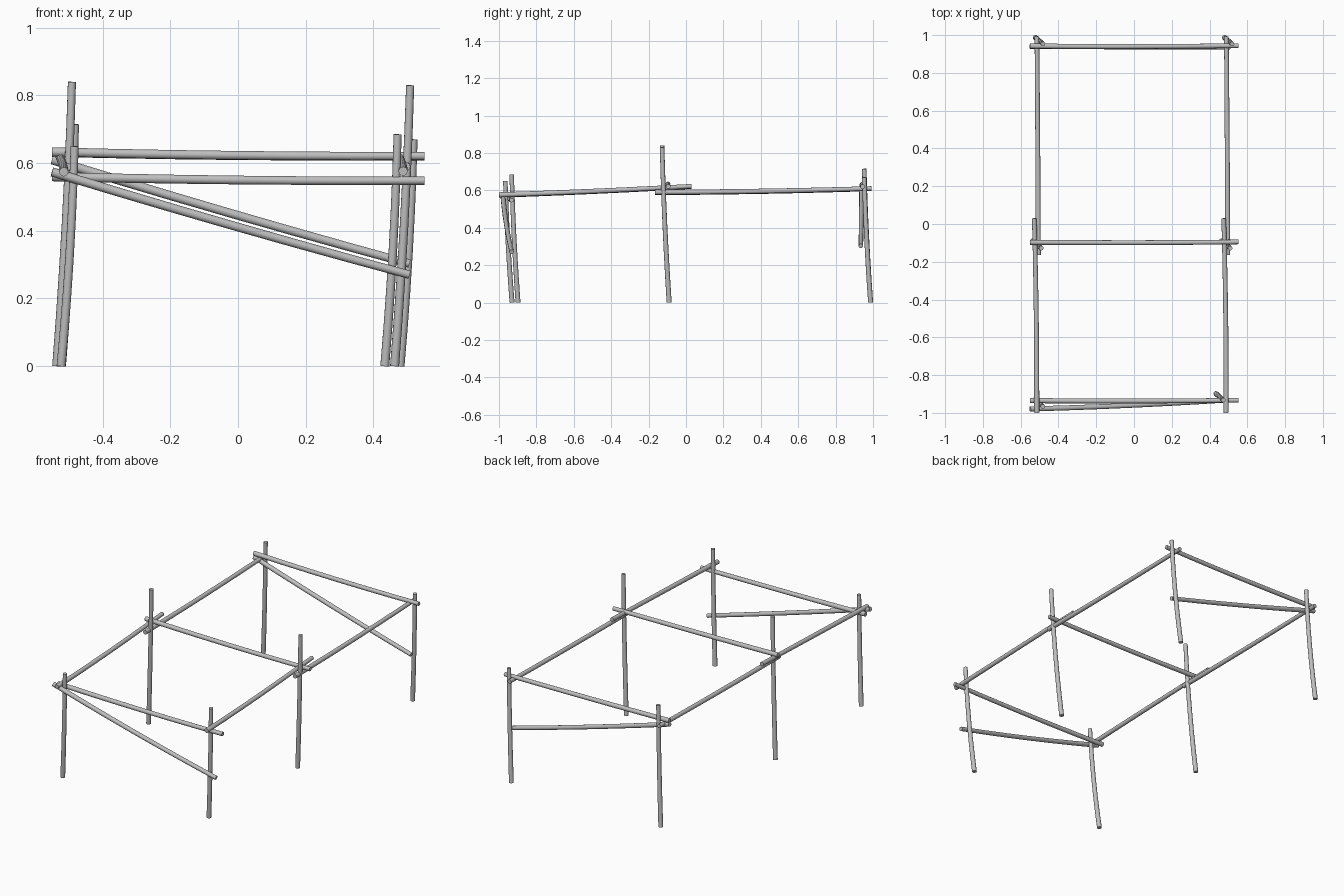
import bpy
import bmesh
from math import cos, sin, tau, radians
from mathutils import Vector

cube = bpy.data.objects.get("Cube")
if cube:
    bpy.data.objects.remove(cube, do_unlink=True)

# Weathered wood colour
wood = bpy.data.materials.new("grey_wood")
wood.use_nodes = True
GREY = (0.52, 0.52, 0.52, 1)
wood.diffuse_color = GREY
wood.node_tree.nodes["Principled BSDF"].inputs["Base Color"].default_value = GREY

RADIUS = 0.0135
SIDES = 12
STEPS = 6


def pole(name, start, end, bow=(0, 0, 0), taper=0.9):
    """Round, capped pole that bows gently between its two ends."""
    a, b, bow = Vector(start), Vector(end), Vector(bow)
    turn = (b - a).to_track_quat('Z', 'Y')
    bm = bmesh.new()
    rings = []
    for i in range(STEPS + 1):
        t = i / STEPS
        centre = a.lerp(b, t) + bow * 4 * t * (1 - t)
        r = RADIUS * (1 + (taper - 1) * t)
        rings.append([bm.verts.new(centre + turn @ Vector(
            (r * cos(tau * k / SIDES), r * sin(tau * k / SIDES), 0)))
            for k in range(SIDES)])
    for low, high in zip(rings, rings[1:]):
        for k in range(SIDES):
            n = (k + 1) % SIDES
            bm.faces.new((low[k], low[n], high[n], high[k]))
    bm.faces.new(rings[0][::-1])
    bm.faces.new(rings[-1])
    bmesh.ops.recalc_face_normals(bm, faces=bm.faces[:])
    mesh = bpy.data.meshes.new(name)
    bm.to_mesh(mesh)
    bm.free()
    mesh.materials.append(wood)
    obj = bpy.data.objects.new(name, mesh)
    bpy.context.collection.objects.link(obj)
    bpy.ops.object.select_all(action='DESELECT')
    obj.select_set(True)
    bpy.context.view_layer.objects.active = obj
    bpy.ops.object.shade_smooth_by_angle(angle=radians(50))


# Upright posts: name, base x, base y, top height, lean in x, lean in y
for name, x, y, top, lean_x, lean_y in (
        ("front_right_post", -0.523, -0.93, 0.65, 0.04, -0.036),
        ("front_left_post", 0.434, -0.898, 0.685, 0.038, -0.034),
        ("middle_right_post", -0.536, -0.09, 0.84, 0.045, -0.038),
        ("middle_left_post", 0.463, -0.09, 0.83, 0.046, -0.038),
        ("back_right_post", -0.522, 0.987, 0.715, 0.04, -0.034),
        ("back_left_post", 0.479, 0.987, 0.67, 0.04, -0.034)):
    pole(name, (x, y, 0), (x + lean_x, y + lean_y, top), (0.005, -0.004, 0))

# Crossbars running side to side
for name, y, z in (("front_crossbar", -0.935, 0.56),
                   ("middle_crossbar", -0.097, 0.633),
                   ("back_crossbar", 0.942, 0.632)):
    pole(name, (-0.55, y, z), (0.552, y + 0.002, z - 0.012), (0, -0.003, -0.004))

# Long side rails, each side in two overlapping lengths
for side, x, lift in (("right", -0.515, 0), ("left", 0.488, 0.002)):
    pole(side + "_front_rail", (x, -0.999, 0.574 + lift),
         (x - 0.013, 0.03, 0.62 + lift), (0.004, 0, -0.003))
    pole(side + "_back_rail", (x + 0.008, -0.165, 0.588 + lift),
         (x + 0.001, 0.992, 0.608 + lift), (0.001, 0, -0.004))

# Slanting braces at both ends
pole("front_brace", (-0.55, -0.979, 0.574), (0.507, -0.932, 0.27), (0, -0.005, -0.005))
pole("back_brace", (-0.55, 0.94, 0.61), (0.507, 0.935, 0.303), (0, 0, -0.005))
